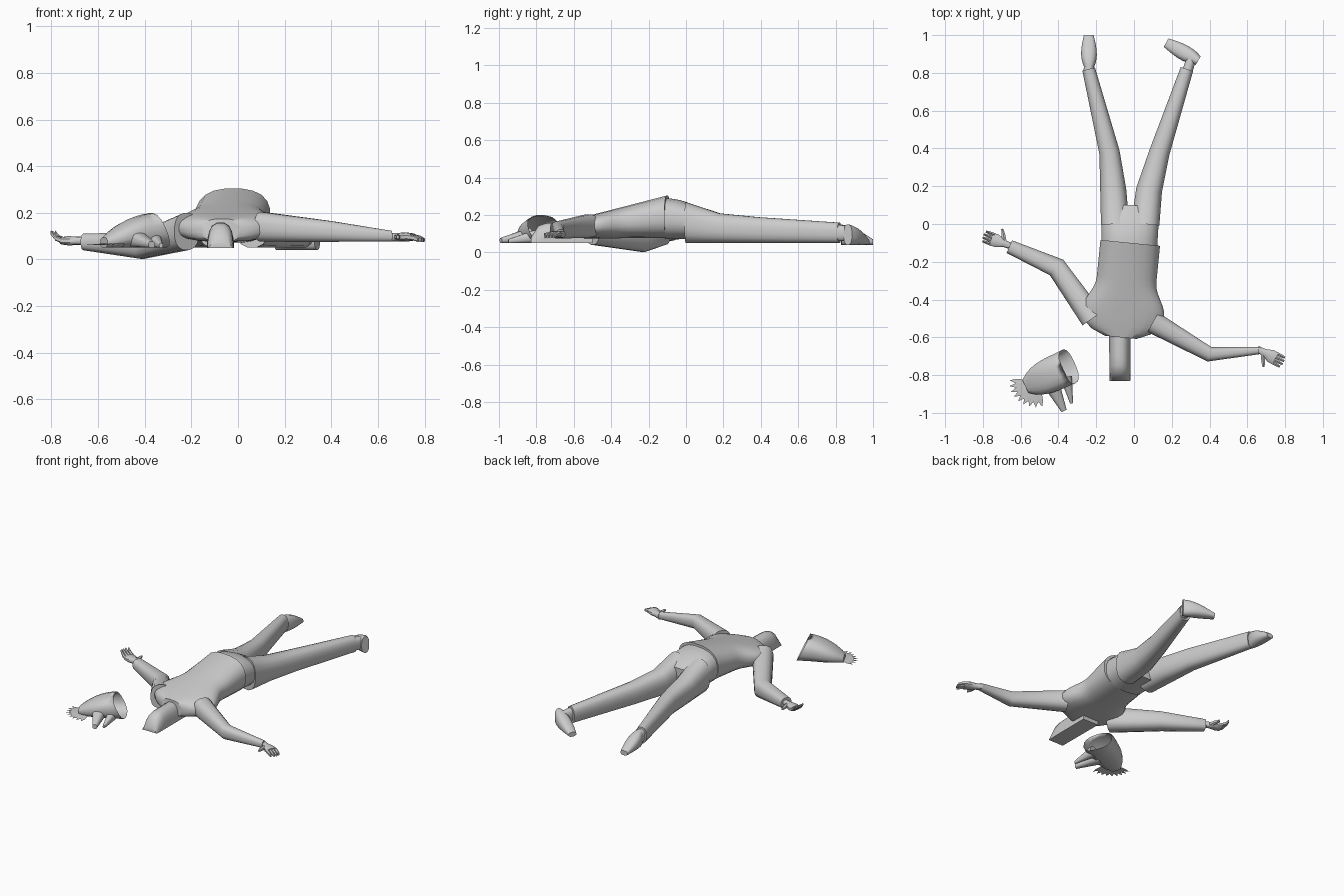
import bpy, bmesh, math
from mathutils import Vector

cube = bpy.data.objects.get("Cube")
if cube:
    bpy.data.objects.remove(cube)

grey = bpy.data.materials.new("plain_grey")
grey.use_nodes = True
grey.diffuse_color = (0.6, 0.6, 0.6, 1)
grey.node_tree.nodes["Principled BSDF"].inputs["Base Color"].default_value = grey.diffuse_color


def finish(name, bm):
    mesh = bpy.data.meshes.new(name)
    bmesh.ops.recalc_face_normals(bm, faces=bm.faces)
    bm.to_mesh(mesh)
    bm.free()
    obj = bpy.data.objects.new(name, mesh)
    mesh.materials.append(grey)
    bpy.context.collection.objects.link(obj)
    bpy.ops.object.select_all(action='DESELECT')
    obj.select_set(True)
    bpy.context.view_layer.objects.active = obj
    bpy.ops.object.shade_smooth_by_angle(angle=math.radians(40))
    return obj


def loft(name, path, wide, tall, sides=16, floor=0, open_start=False):
    """Skin upright rounded rings along a path of 3D points."""
    bm = bmesh.new()
    rings = []
    path = [Vector(point) for point in path]
    for i, centre in enumerate(path):
        along = path[min(i + 1, len(path) - 1)] - path[max(i - 1, 0)]
        across = Vector((along.y, -along.x, 0)).normalized()
        ring = []
        for k in range(sides):
            angle = math.tau * (k + 0.5) / sides
            c, s = math.cos(angle), math.sin(angle)
            point = centre + across * math.copysign(abs(c) ** 0.8, c) * wide[i]
            point.z += math.copysign(abs(s) ** 0.8, s) * tall[i]
            point.z = max(point.z, floor)
            ring.append(bm.verts.new(point))
        rings.append(ring)
    for ring, following in zip(rings, rings[1:]):
        for k in range(sides):
            j = (k + 1) % sides
            bm.faces.new((ring[k], ring[j], following[j], following[k]))
    if not open_start:
        bm.faces.new(rings[0])
    bm.faces.new(rings[-1])
    return finish(name, bm)


def sweep(name, start, end, wide, tall, rest=0.05, steps=8, **options):
    """Loft a straight form lying at height rest, shaped by rules of t from 0 to 1."""
    ts = [i / steps for i in range(steps + 1)]
    start, end = Vector(start), Vector(end)
    path = [(*start.lerp(end, t), rest + tall(t)) for t in ts]
    return loft(name, path, [wide(t) for t in ts], [tall(t) for t in ts], **options)


def taper(start, end):
    return lambda t: start + (end - start) * t


def smooth_step(t):
    t = min(max(t, 0), 1)
    return t * t * (3 - 2 * t)


def shoulder_width(t):
    rounded = math.sqrt(1 - 0.85 * max(0, 4 * t - 3) ** 2)
    return (0.16 + 0.06 * smooth_step(3 * t - 1.2)) * rounded


# Torso widens to the shoulders, hips tuck under its hem
sweep("torso", (-0.02, -0.1), (-0.07, -0.6), shoulder_width, taper(0.115, 0.05),
      rest=0.075, steps=16, sides=20)
sweep("hips", (-0.025, -0.11), (-0.018, 0.1), taper(0.15, 0.155),
      lambda t: 0.11 - 0.035 * t * t, rest=0.07, sides=20)

# Legs: hip, thigh, knee and ankle resting on the same level
leg_lines = {"right": (-0.1, -0.11, -0.13, -0.24), "left": (0.06, 0.08, 0.135, 0.28)}
leg_tall = (0.11, 0.08, 0.07, 0.055)
for side, line in leg_lines.items():
    path = [(x, y, 0.05 + tall) for x, y, tall in zip(line, (0, 0.18, 0.38, 0.82), leg_tall)]
    loft(f"{side}_leg", path, (0.076, 0.07, 0.055, 0.035), leg_tall)

# Feet taper from heel to toe, joined by ankles
feet = {"right": ((-0.237, 0.83), (-0.24, 1)), "left": ((0.34, 0.865), (0.17, 0.96))}
for side, (heel, toe) in feet.items():
    sweep(f"{side}_foot", heel, toe,
          lambda t: 0.026 + 0.016 * math.sin(math.pi * t ** 0.8),
          lambda t: 0.055 - 0.04 * t ** 1.5, rest=0.04)
    ankle = Vector((leg_lines[side][-1], 0.8))
    sweep(f"{side}_ankle", ankle, Vector(heel).lerp(Vector(toe), 0.2),
          taper(0.028, 0.026), taper(0.045, 0.04), rest=0.06, steps=2)

# Arms: shoulder, elbow and wrist
loft("left_arm", [(0.1, -0.52, 0.14), (0.4, -0.69, 0.12), (0.66, -0.67, 0.1)],
     (0.06, 0.04, 0.02), (0.065, 0.045, 0.023))
loft("right_arm", [(-0.22, -0.5, 0.12), (-0.41, -0.23, 0.06), (-0.66, -0.12, 0.075)],
     (0.065, 0.055, 0.037), (0.08, 0.058, 0.036))


def hand(name, wrist, degrees, lift):
    """Palm, four short fingers curling by lift, and a thumb."""
    angle = math.radians(degrees)
    ahead = Vector((math.cos(angle), math.sin(angle), 0))
    aside = Vector((ahead.y, -ahead.x, 0))

    def at(forward, sideways, up=0):
        return Vector(wrist) + ahead * forward + aside * sideways + Vector((0, 0, up))

    loft(f"{name}_palm", [at(-0.02, 0), at(0.02, 0), at(0.06, 0), at(0.09, 0)],
         (0.018, 0.02, 0.036, 0.036), (0.018, 0.018, 0.02, 0.016), sides=10)
    for finger in range(4):
        sideways = 0.018 * (finger - 1.5)
        reach = 0.14 - 0.006 * abs(finger - 1.5)
        loft(f"{name}_finger_{finger + 1}",
             [at(0.08, sideways), at(0.11, sideways, lift / 3), at(reach, sideways, lift)],
             (0.01, 0.009, 0.006), (0.012, 0.011, 0.009), sides=6)
    loft(f"{name}_thumb", [at(0.02, 0.01), at(0.04, 0.045), at(0.055, 0.07)],
         (0.013, 0.011, 0.006), (0.014, 0.012, 0.008), sides=6)


hand("left_hand", (0.67, -0.67, 0.096), -28, -0.012)
hand("right_hand", (-0.67, -0.11, 0.08), 160, 0.035)

# Arched neck block with a flat underside and a sloping end
sweep("neck_block", (-0.075, -0.5), (-0.075, -0.83), taper(0.058, 0.056),
      lambda t: 0.105 - 0.04 * t ** 12, rest=-0.05, floor=0.05)

# Hollow detached head, its opening slanted so the lower lip reaches forward
head_sides = 16
head = sweep("hollow_head", (-0.345, -0.755), (-0.575, -0.86),
             lambda t: 0.095 * (1 - 0.6 * t ** 4), lambda t: 0.075 * (1 - 0.7 * t * t),
             sides=head_sides, open_start=True)
for vert in head.data.vertices[:head_sides]:
    slant = vert.co.z - 0.125
    vert.co.x -= slant * 0.4
    vert.co.y -= slant * 0.3

# Open snout
sweep("upper_snout", (-0.44, -0.84), (-0.37, -0.99), taper(0.045, 0.015), taper(0.04, 0.014), steps=3)
sweep("lower_snout", (-0.36, -0.81), (-0.33, -0.95), taper(0.032, 0.008), taper(0.035, 0.01), steps=3)

# Flat ragged fringe fanning out behind the head
bm = bmesh.new()
hub = bm.verts.new((-0.5, -0.83, 0.075))
outline = []
for i in range(19):
    angle = math.radians(165 + 7 * i)
    reach = 0.14 if i % 2 else 0.108
    outline.append(bm.verts.new((-0.52 + reach * math.cos(angle),
                                 -0.845 + reach * 0.9 * math.sin(angle), 0.062)))
for a, b in zip(outline, outline[1:]):
    bm.faces.new((hub, a, b))
finish("ragged_fringe", bm)
